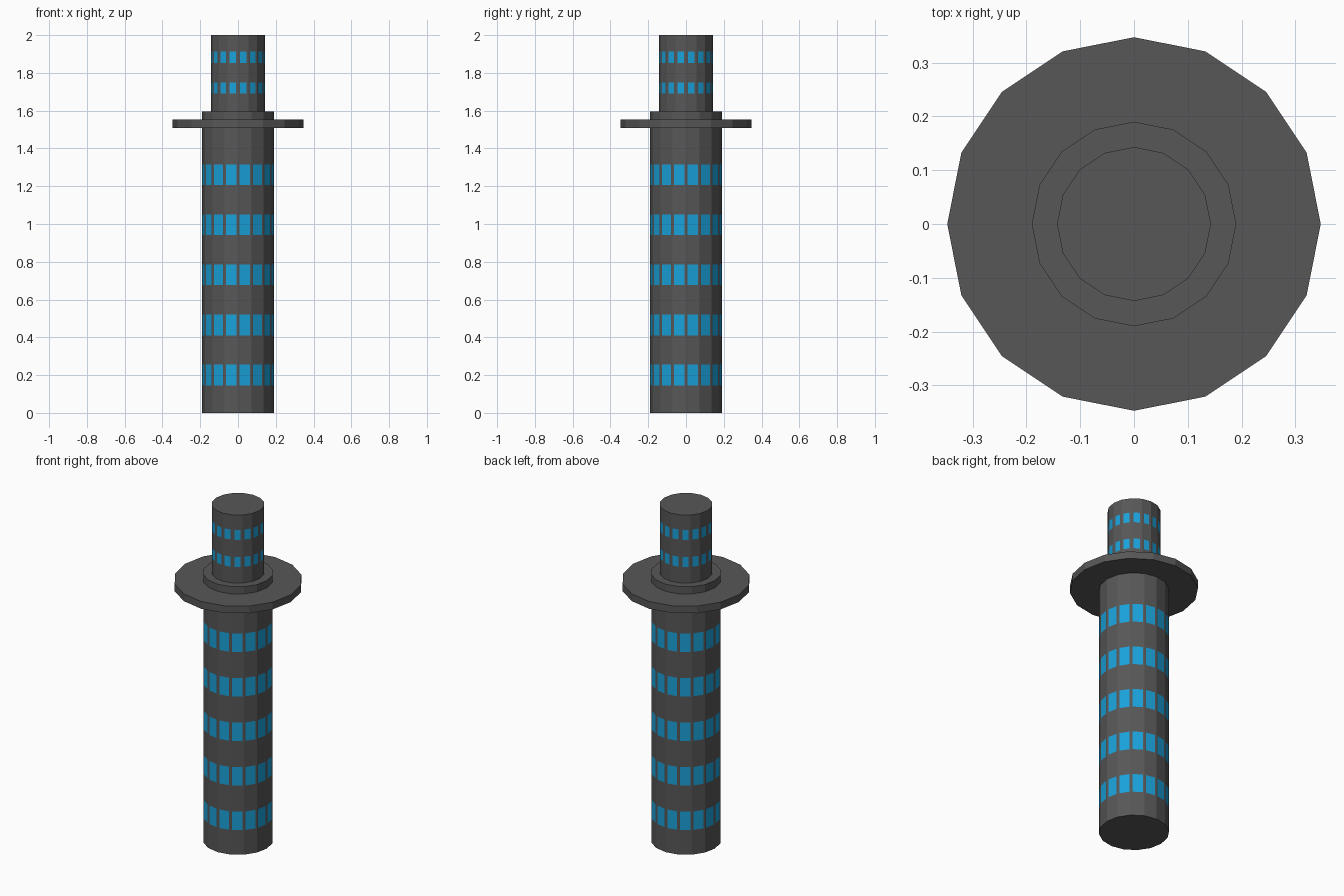
import bpy, bmesh, math
from mathutils import Vector

if "Cube" in bpy.data.objects:
    bpy.data.objects.remove(bpy.data.objects["Cube"])

SIDES = 16


def material(name, color):
    m = bpy.data.materials.new(name)
    m.diffuse_color = (*color, 1)
    m.use_nodes = True
    m.node_tree.nodes["Principled BSDF"].inputs["Base Color"].default_value = m.diffuse_color
    return m


DARK = material("dark_grey", (0.095, 0.095, 0.095))
BLUE = material("blue_glass", (0.01, 0.36, 0.70))


def tier(name, radius, z0, z1, bands=(), width=0.75):
    """Sixteen-sided drum with flush window panels, one per side in each band."""
    corners = [Vector((radius * math.cos(a), radius * math.sin(a), 0))
               for a in (2 * math.pi * i / SIDES for i in range(SIDES))]
    m = (1 - width) / 2
    steps = (0, m, 1 - m) if bands else (0,)
    outline = [corners[i].lerp(corners[(i + 1) % SIDES], t)
               for i in range(SIDES) for t in steps]
    levels = [z0] + [z for band in bands for z in band] + [z1]

    bm = bmesh.new()
    rings = [[bm.verts.new((p.x, p.y, z)) for p in outline] for z in levels]
    n = len(outline)
    for r in range(len(rings) - 1):
        for i in range(n):
            j = (i + 1) % n
            f = bm.faces.new((rings[r][i], rings[r][j],
                              rings[r + 1][j], rings[r + 1][i]))
            # odd rows are window bands, middle column of each side is glass
            if bands and r % 2 == 1 and i % 3 == 1:
                f.material_index = 1
    bm.faces.new(rings[0][::-1])
    bm.faces.new(rings[-1])

    me = bpy.data.meshes.new(name)
    bm.to_mesh(me)
    bm.free()
    me.materials.append(DARK)
    me.materials.append(BLUE)
    ob = bpy.data.objects.new(name, me)
    bpy.context.collection.objects.link(ob)
    return ob


# Main shaft with five window bands
main_bands = [(0.146 + 0.265 * k, 0.256 + 0.265 * k) for k in range(5)]
tier("main_tower", 0.19, 0, 1.595, main_bands, 0.75)

# Wide ring platform
tier("ring_platform", 0.347, 1.509, 1.552)

# Narrow upper tower with two window bands
tier("upper_tower", 0.143, 1.595, 2.0, [(1.69, 1.75), (1.852, 1.912)], 0.6)
